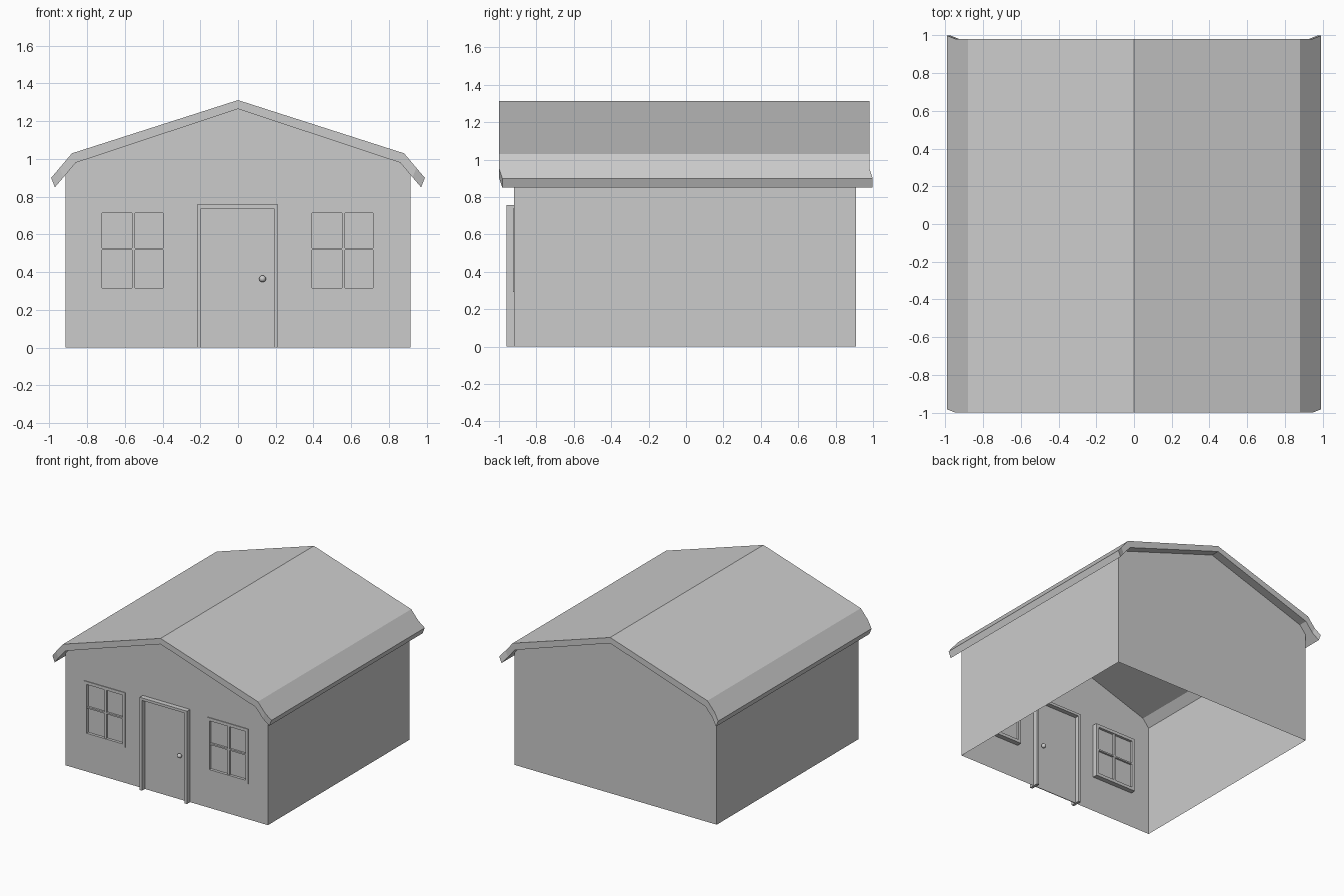
import bpy, bmesh
from mathutils import Matrix, Vector

cube = bpy.data.objects.get("Cube")
if cube:
    bpy.data.objects.remove(cube, do_unlink=True)

grey = bpy.data.materials.new("plain_grey")
grey.use_nodes = True
COLOUR = (0.6, 0.6, 0.6, 1)
grey.diffuse_color = COLOUR
grey.node_tree.nodes["Principled BSDF"].inputs["Base Color"].default_value = COLOUR

FRONT, BACK, SIDE = -0.92, 0.91, 0.915


def finish(name, bm):
    mesh = bpy.data.meshes.new(name)
    bm.to_mesh(mesh)
    bm.free()
    mesh.materials.append(grey)
    obj = bpy.data.objects.new(name, mesh)
    bpy.context.collection.objects.link(obj)
    return obj


def boxes(name, spans):
    """One object from boxes, each given as (x0, x1, y0, y1, z0, z1)."""
    bm = bmesh.new()
    for x0, x1, y0, y1, z0, z1 in spans:
        centre = Vector((x0 + x1, y0 + y1, z0 + z1)) / 2
        size = Matrix.Diagonal((x1 - x0, y1 - y0, z1 - z0, 1))
        bmesh.ops.create_cube(bm, size=1, matrix=Matrix.Translation(centre) @ size)
    return finish(name, bm)


def mirrored(half):
    """Complete a ridge-to-eave line into a full left-to-right line."""
    return [(-x, z) for x, z in reversed(half)] + half[1:]


def rectangle(x0, x1, z0, z1):
    return [(x0, z0), (x1, z0), (x1, z1), (x0, z1)]


def sheet(name, loops, y, facing):
    """Flat upright wall; loops after the first are openings."""
    bm = bmesh.new()
    for loop in loops:
        verts = [bm.verts.new((x, y, z)) for x, z in loop]
        for a, b in zip(verts, verts[1:] + verts[:1]):
            bm.edges.new((a, b))
    bmesh.ops.triangle_fill(bm, edges=bm.edges[:], use_beauty=True)
    bm.normal_update()
    wrong = [f for f in bm.faces if f.normal.y * facing < 0]
    bmesh.ops.reverse_faces(bm, faces=wrong)
    return finish(name, bm)


# Roof slab: outer and inner lines, with the eave tips pushed slightly back
outer = mirrored([(0, 1.312), (0.88, 1.03), (0.945, 0.953), (0.99, 0.90)])
inner = mirrored([(0, 1.265), (0.86, 0.98), (0.925, 0.903), (0.97, 0.85)])
bm = bmesh.new()
rows = []
for line in (outer, inner):
    for y in (-1, 0.98):
        rows.append([bm.verts.new((x, y + (0.018 if abs(x) > 0.95 else 0), z))
                     for x, z in line])
out_f, out_b, in_f, in_b = rows
for a, b in ((out_f, out_b), (out_b, in_b), (in_b, in_f), (in_f, out_f)):
    for i in range(len(a) - 1):
        bm.faces.new((a[i], a[i + 1], b[i + 1], b[i]))
for i in (0, -1):
    bm.faces.new((out_f[i], out_b[i], in_b[i], in_f[i]))
bmesh.ops.recalc_face_normals(bm, faces=bm.faces)
finish("roof", bm)

# Openings in the front wall
door_x0, door_x1, door_top = -0.196, 0.19, 0.737
win_z0, win_z1, half_width = 0.316, 0.714, 0.162
windows = {"right": -0.559, "left": 0.553}

# Gable walls
gable = [(-SIDE, 0), (SIDE, 0), (SIDE, 0.915), (0.86, 0.98),
         (0, 1.265), (-0.86, 0.98), (-SIDE, 0.915)]
holes = [rectangle(x - half_width, x + half_width, win_z0, win_z1)
         for x in windows.values()]
sheet("front_wall", [gable] + holes, FRONT, -1)
sheet("back_wall", [gable], BACK, 1)

# Side walls
for name, s in (("left_wall", 1), ("right_wall", -1)):
    bm = bmesh.new()
    corners = [(FRONT, 0), (BACK, 0), (BACK, 0.915), (FRONT, 0.915)]
    bm.faces.new([bm.verts.new((s * SIDE, y, z)) for y, z in corners[::s]])
    finish(name, bm)

# Windows: trim, crossed glazing bars and a recessed pane
trim = 0.025
for side, x in windows.items():
    x0, x1 = x - half_width, x + half_width
    ya, yb = FRONT - 0.006, FRONT + 0.04
    boxes(side + "_window_trim", [
        (x0 - trim, x0, ya, yb, win_z0 - trim, win_z1 + trim),
        (x1, x1 + trim, ya, yb, win_z0 - trim, win_z1 + trim),
        (x0, x1, ya, yb, win_z1, win_z1 + trim),
        (x0, x1, ya, yb, win_z0 - trim, win_z0)])
    ya, yb, bar_x, bar_z = FRONT, FRONT + 0.035, x + 0.006, 0.523
    boxes(side + "_window_bars", [
        (bar_x - 0.008, bar_x + 0.008, ya, yb, win_z0, win_z1),
        (x0, x1, ya, yb, bar_z - 0.006, bar_z + 0.006)])
    boxes(side + "_window_pane", [
        (x0, x1, FRONT + 0.016, FRONT + 0.02, win_z0, win_z1)])

# Door panel and surround
boxes("door", [(door_x0, door_x1, FRONT - 0.003, FRONT + 0.003, 0, door_top)])
ya, yb, rim = FRONT - 0.04, FRONT + 0.04, 0.021
boxes("door_frame", [
    (door_x0 - rim, door_x0, ya, yb, 0, door_top + rim),
    (door_x1, door_x1 + rim, ya, yb, 0, door_top + rim),
    (door_x0, door_x1, ya, yb, door_top, door_top + rim)])

# Door knob on both faces of the door
bm = bmesh.new()
for s in (-1, 1):
    place = Matrix.Translation((0.13, FRONT + s * 0.022, 0.365))
    bmesh.ops.create_uvsphere(bm, u_segments=16, v_segments=10, radius=0.018, matrix=place)
for face in bm.faces:
    face.smooth = True
finish("door_knob", bm)
